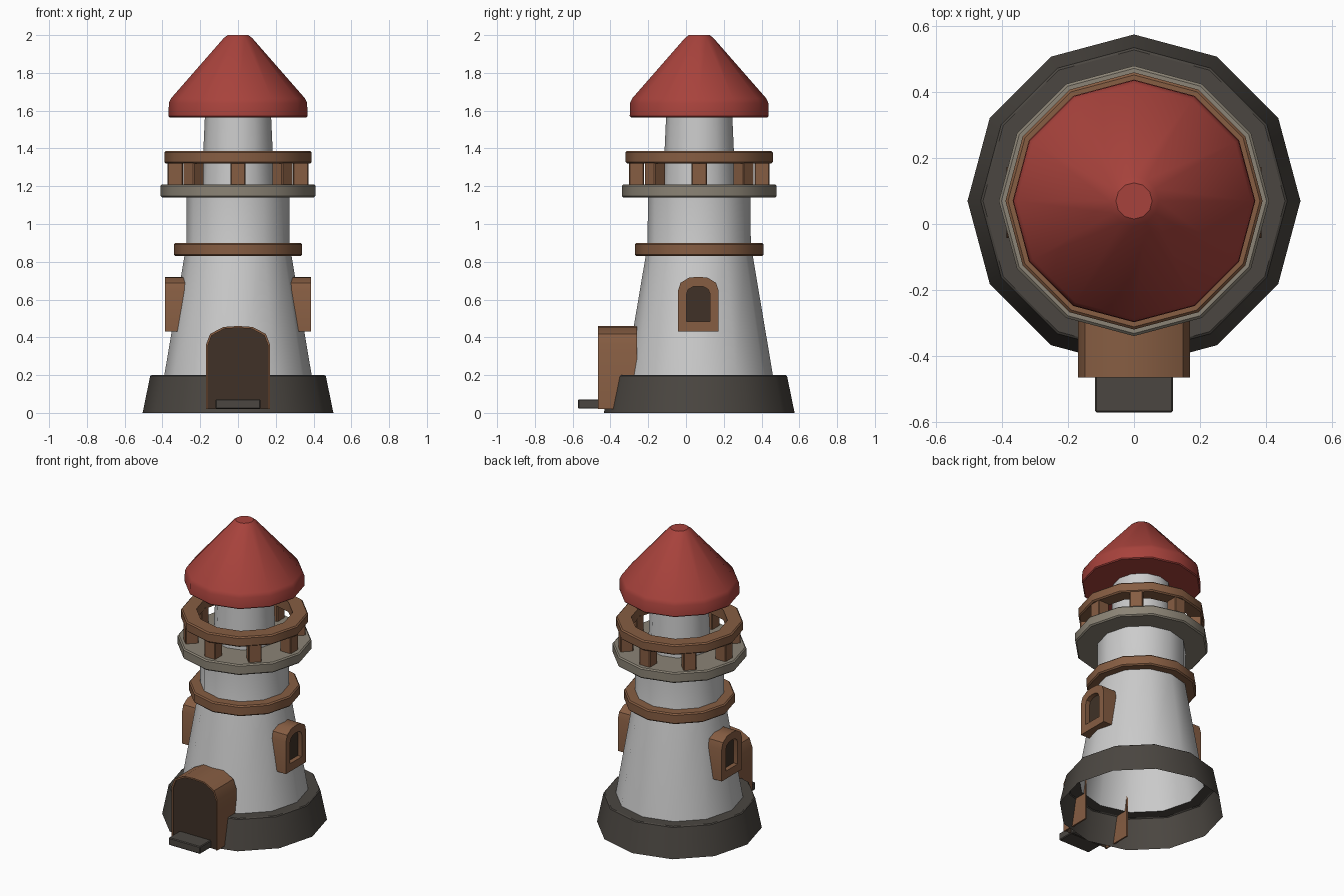
import bpy, bmesh
from math import cos, sin, pi, radians

if "Cube" in bpy.data.objects:
    bpy.data.objects.remove(bpy.data.objects["Cube"])

CY = 0.07      # tower axis offset in y
SIDES = 12


def material(name, rgb):
    m = bpy.data.materials.new(name)
    m.diffuse_color = (*rgb, 1)
    m.use_nodes = True
    m.node_tree.nodes["Principled BSDF"].inputs["Base Color"].default_value = m.diffuse_color
    return m


RED = material("roof_red", (0.39, 0.055, 0.045))
WOOD = material("wood", (0.24, 0.11, 0.055))
DARK = material("dark_wood", (0.05, 0.031, 0.02))
STONE = material("dark_stone", (0.07, 0.062, 0.053))
PALE = material("pale_stone", (0.26, 0.23, 0.18))
WHITE = material("plaster", (0.65, 0.65, 0.65))


def finish(bm, name, mat, normals=True):
    if normals:
        bmesh.ops.recalc_face_normals(bm, faces=bm.faces)
    me = bpy.data.meshes.new(name)
    bm.to_mesh(me)
    bm.free()
    ob = bpy.data.objects.new(name, me)
    bpy.context.collection.objects.link(ob)
    me.materials.append(mat)
    bpy.ops.object.select_all(action='DESELECT')
    ob.select_set(True)
    bpy.context.view_layer.objects.active = ob
    bpy.ops.object.shade_smooth_by_angle(angle=radians(35))
    return ob


def bridge(bm, a, b, closed=True):
    n = len(a)
    for i in range(n if closed else n - 1):
        j = (i + 1) % n
        bm.faces.new((a[i], a[j], b[j], b[i]))


def lathe(name, profile, mat, closed=False, cap=False):
    # profile of (radius, z), listed bottom to top on the outside
    bm = bmesh.new()
    loops = [[bm.verts.new((r * cos(2 * pi * k / SIDES), CY + r * sin(2 * pi * k / SIDES), z))
              for k in range(SIDES)] for r, z in profile]
    for a, b in zip(loops, loops[1:]):
        bridge(bm, a, b)
    if closed:
        bridge(bm, loops[-1], loops[0])
    if cap:
        bm.faces.new(loops[-1])
    return finish(bm, name, mat, normals=closed)


def ring(name, r0, r1, z0, z1, mat, c=0.008):
    lathe(name, [(r0, z0), (r1 - c, z0), (r1, z0 + c), (r1, z1 - c), (r1 - c, z1), (r0, z1)],
          mat, closed=True)


def box(name, size, loc, mat, turn=0, bevel=0.005):
    bm = bmesh.new()
    bmesh.ops.create_cube(bm, size=1)
    bmesh.ops.scale(bm, vec=size, verts=bm.verts)
    bmesh.ops.bevel(bm, geom=bm.edges[:], offset=bevel, segments=1, affect='EDGES')
    ob = finish(bm, name, mat)
    ob.location = loc
    ob.rotation_euler.z = turn


def arch(hw, z0, z1, a):
    right = [(hw, z0), (hw, z1 - a), (hw * 0.87, z1 - 0.42 * a), (hw * 0.45, z1 - 0.05 * a)]
    return right + [(0, z1)] + [(-u, z) for u, z in reversed(right)]


def opening(name, outer, inner, front, back, recess, place, sill):
    # arched frame (a tube) with a dark panel set in it; place maps (u, depth, z) to 3D
    bm = bmesh.new()
    loops = [[bm.verts.new(place(u, d, z)) for u, z in pts]
             for pts, d in ((outer, back), (outer, front), (inner, front), (inner, back))]
    for i in range(4):
        bridge(bm, loops[i], loops[(i + 1) % 4], closed=sill)
    if not sill:
        bm.faces.new([l[0] for l in loops])
        bm.faces.new([l[-1] for l in loops])
    finish(bm, name + "_frame", WOOD)
    bm = bmesh.new()
    f = bm.faces.new([bm.verts.new(place(u, front - recess, z)) for u, z in inner])
    f.normal_update()
    out = [b - a for a, b in zip(place(0, 0, 0), place(0, 1, 0))]
    if sum(n * o for n, o in zip(f.normal, out)) < 0:
        f.normal_flip()
    finish(bm, name + "_panel", DARK, normals=False)


# Tower shell, open underneath
lathe("base_skirt", [(0.505, 0), (0.465, 0.195), (0.458, 0.2), (0.388, 0.2)], STONE)
lathe("tower", [(0.39, 0.2), (0.282, 0.84), (0.273, 0.88), (0.272, 1.15)], WHITE)
lathe("lantern_room", [(0.192, 1.2), (0.175, 1.575)], WHITE)

# Bands, gallery and roof
ring("tower_band", 0.265, 0.34, 0.83, 0.90, WOOD)
ring("gallery_floor", 0.18, 0.41, 1.14, 1.21, PALE)
ring("gallery_rail", 0.295, 0.39, 1.32, 1.387, WOOD)
lathe("roof", [(0.17, 1.565), (0.362, 1.565), (0.368, 1.571), (0.366, 1.64), (0.355, 1.665),
               (0.075, 1.985), (0.055, 2.0)], RED, cap=True)

# Railing posts
for k in range(8):
    t = k * pi / 4
    box(f"rail_post_{k + 1}", (0.08, 0.08, 0.13),
        (0.332 * cos(t), CY + 0.332 * sin(t), 1.265), WOOD, t)

# Side windows
for side, s in (("right", 1), ("left", -1)):
    opening(side + "_window", arch(0.108, 0.432, 0.72, 0.075), arch(0.062, 0.485, 0.67, 0.04),
            0.387, 0.28, 0.03, lambda u, d, z, s=s: (s * d, 0.065 + u, z), True)

# Door and step
opening("door", arch(0.17, 0.02, 0.46, 0.1), arch(0.16, 0.02, 0.45, 0.097),
        0.465, 0.26, 0.008, lambda u, d, z: (u, -d, z), False)
box("door_step", (0.236, 0.13, 0.05), (0, -0.507, 0.047), STONE)
